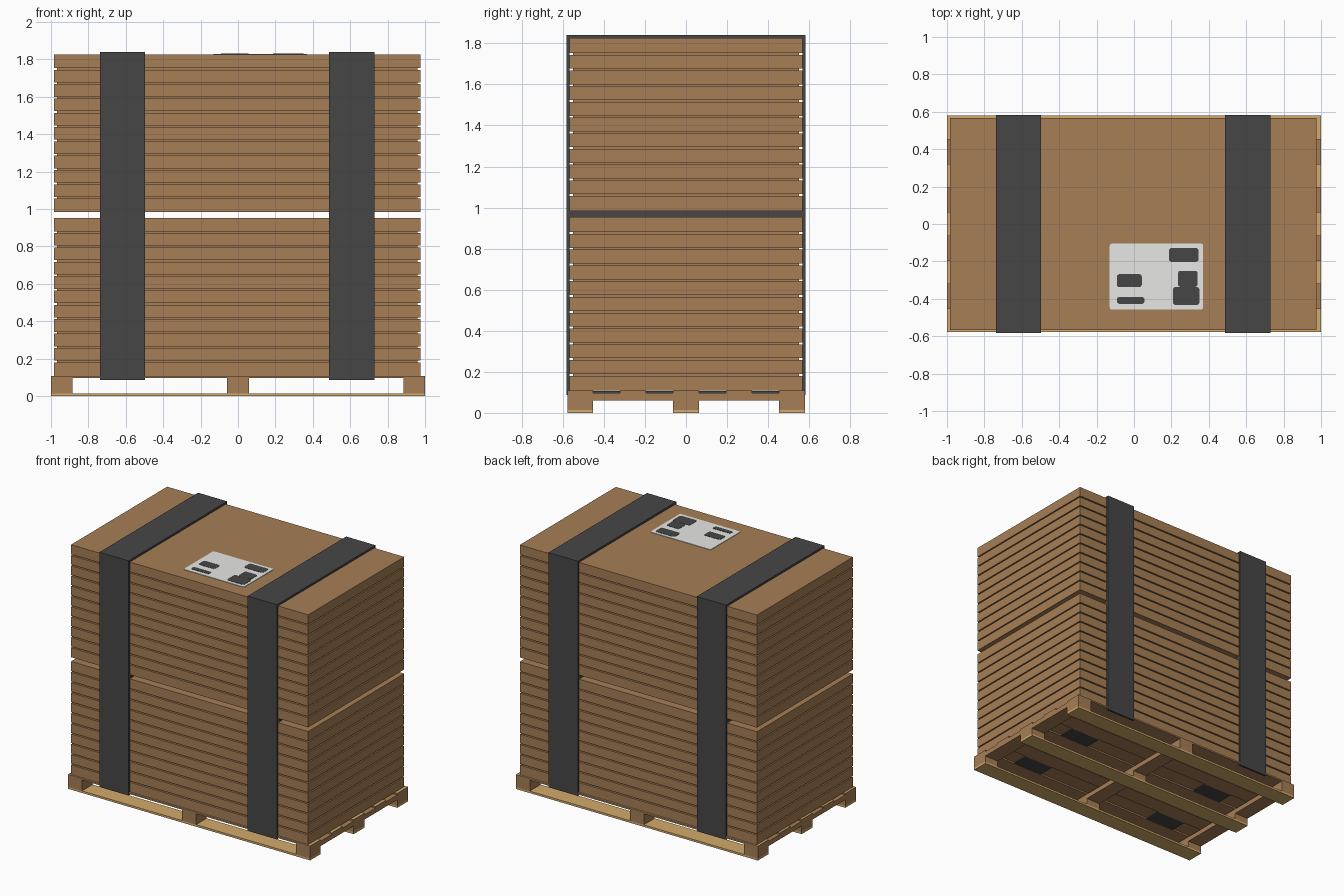
import bpy, bmesh

if "Cube" in bpy.data.objects:
    bpy.data.objects.remove(bpy.data.objects["Cube"])


def material(name, r, g, b):
    m = bpy.data.materials.new(name)
    m.diffuse_color = (r, g, b, 1)
    m.use_nodes = True
    m.node_tree.nodes["Principled BSDF"].inputs["Base Color"].default_value = m.diffuse_color
    return m


BROWN = material("cardboard_brown", 0.381, 0.209, 0.092)
TAN = material("pale_wood", 0.660, 0.405, 0.150)
DARK = material("charcoal", 0.062, 0.062, 0.062)
PAPER = material("label_paper", 0.800, 0.800, 0.780)


def finish(name, bm, *mats):
    bmesh.ops.recalc_face_normals(bm, faces=bm.faces)
    me = bpy.data.meshes.new(name)
    bm.to_mesh(me)
    bm.free()
    for m in mats:
        me.materials.append(m)
    ob = bpy.data.objects.new(name, me)
    bpy.context.collection.objects.link(ob)
    return ob


def ring(bm, x0, x1, y0, y1, z):
    return [bm.verts.new(p) for p in ((x0, y0, z), (x1, y0, z), (x1, y1, z), (x0, y1, z))]


def loft(bm, rings):
    bm.faces.new(rings[0])
    bm.faces.new(rings[-1])
    for a, b in zip(rings, rings[1:]):
        for i in range(4):
            j = (i + 1) % 4
            bm.faces.new((a[i], a[j], b[j], b[i]))


def box(name, x, y, z, mat, round_corners=0.0):
    bm = bmesh.new()
    loft(bm, [ring(bm, *x, *y, h) for h in z])
    if round_corners:
        edges = [e for e in bm.edges if abs(e.verts[0].co.z - e.verts[1].co.z) > 1e-5]
        bmesh.ops.bevel(bm, geom=edges, offset=round_corners, segments=3, affect='EDGES', profile=0.5)
    return finish(name, bm, mat)


# --- Pallet ---
X_BANDS = [(-1.0, -0.885), (-0.058, 0.058), (0.885, 1.0)]
Y_BANDS = [(-0.577, -0.452), (-0.064, 0.064), (0.452, 0.580)]
for yb in Y_BANDS:
    box("bottom_runner", (-1, 1), yb, (0, 0.015), TAN)
    for xb in X_BANDS:
        box("pallet_block", xb, yb, (0.015, 0.06), BROWN)
for xb in X_BANDS:
    box("cross_bearer", xb, (-0.577, 0.580), (0.06, 0.096), BROWN)
for yb in Y_BANDS + [(-0.322, -0.194), (0.194, 0.322)]:
    deck = box("deck_board", (-1, 1), yb, (0.096, 0.108), BROWN)
    deck.data.materials.append(TAN)          # pale upper face
    for f in deck.data.polygons:
        if f.normal.z > 0.9:
            f.material_index = 1

# --- Two stacks of eleven flat packs, one grooved shell each ---
PACKS, GROOVE, INSET = 11, 0.009, 0.016


def stack(name, z0, z1):
    bm = bmesh.new()
    pitch = (z1 - z0) / PACKS
    rings = []

    def add(d, z):
        rings.append(ring(bm, -0.983 + d, 0.977 - d, -0.567 + d, 0.567 - d, z))

    for i in range(PACKS):
        lo = z0 + i * pitch + (GROOVE / 2 if i else 0)
        hi = z0 + (i + 1) * pitch - (GROOVE / 2 if i < PACKS - 1 else 0)
        if i:
            add(INSET, lo)
        add(0, lo)
        add(0, hi)
        if i < PACKS - 1:
            add(INSET, hi)
    loft(bm, rings)
    finish(name, bm, BROWN)


stack("lower_stack", 0.108, 0.953)
stack("upper_stack", 0.984, 1.825)

# --- Straps: closed band around the load, plus the layer between stacks ---
for xb in ((-0.738, -0.497), (0.487, 0.729)):
    box("strap_top", xb, (-0.582, 0.582), (1.825, 1.840), DARK)
    box("strap_bottom", xb, (-0.582, 0.582), (0.098, 0.106), DARK)
    box("strap_front", xb, (-0.582, -0.567), (0.086, 1.825), DARK)
    box("strap_back", xb, (0.567, 0.582), (0.086, 1.825), DARK)
    box("strap_middle", xb, (-0.567, 0.567), (0.953, 0.984), DARK)

# --- Label sheet with plain dark blocks ---
box("label", (-0.13, 0.37), (-0.458, -0.105), (1.825, 1.829), PAPER, 0.012)
BLOCKS = [(0.187, 0.345, -0.203, -0.128), (-0.092, 0.042, -0.338, -0.268),
          (0.235, 0.340, -0.336, -0.250), (0.208, 0.350, -0.433, -0.337),
          (-0.092, 0.056, -0.427, -0.390)]
for x0, x1, y0, y1 in BLOCKS:
    box("label_mark", (x0, x1), (y0, y1), (1.829, 1.831), DARK, 0.014)
